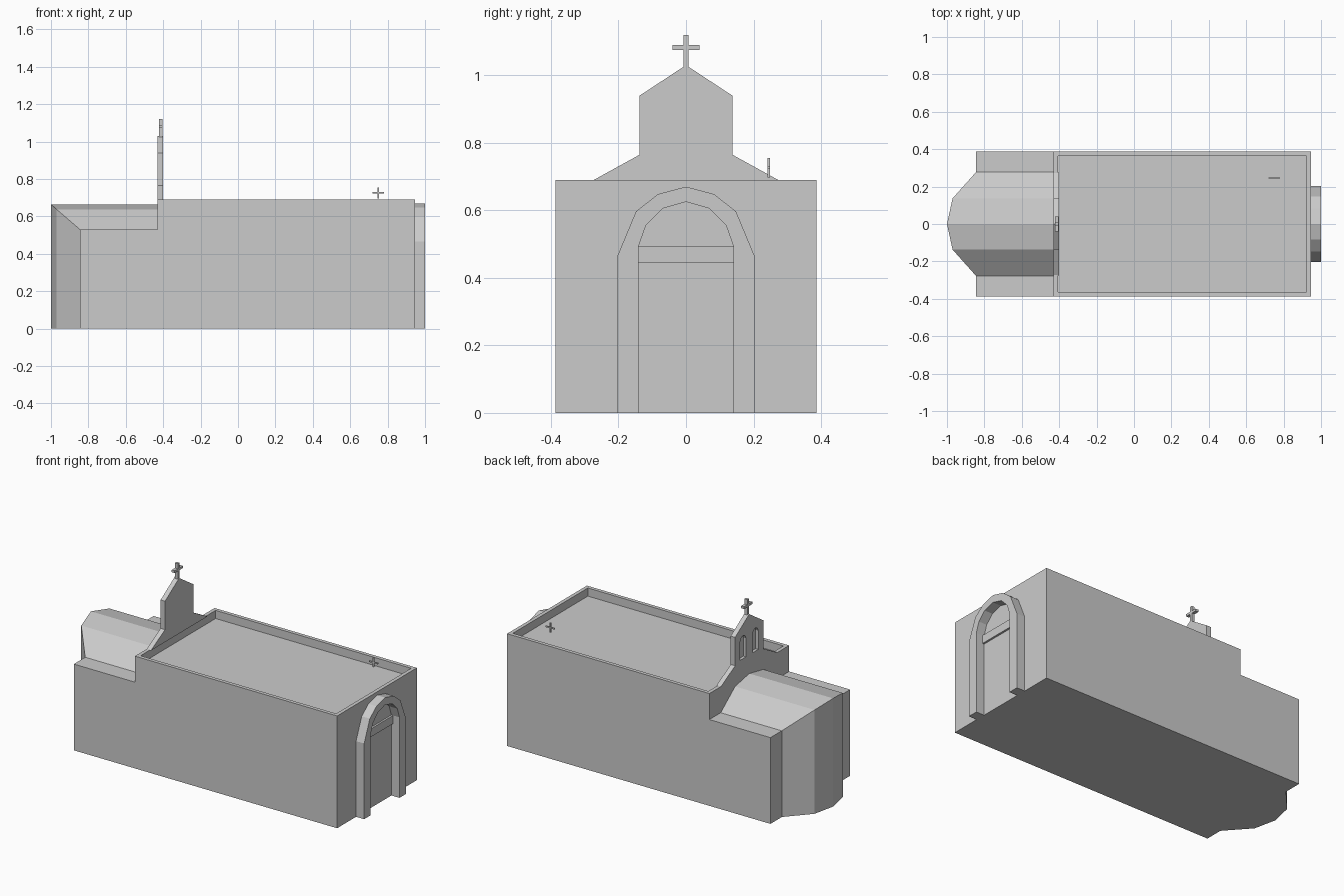
import bpy, bmesh
from mathutils import Vector

if "Cube" in bpy.data.objects:
    bpy.data.objects.remove(bpy.data.objects["Cube"])

stone = bpy.data.materials.new("grey stone")
stone.diffuse_color = (0.6, 0.6, 0.6, 1)
stone.use_nodes = True
stone.node_tree.nodes["Principled BSDF"].inputs["Base Color"].default_value = stone.diffuse_color


def finish(bm, name):
    bmesh.ops.recalc_face_normals(bm, faces=bm.faces[:])
    me = bpy.data.meshes.new(name)
    bm.to_mesh(me)
    bm.free()
    me.materials.append(stone)
    ob = bpy.data.objects.new(name, me)
    bpy.context.collection.objects.link(ob)
    return ob


def add_box(bm, lo, hi):
    verts = bmesh.ops.create_cube(bm, size=1)["verts"]
    for v in verts:
        v.co = Vector([(a + b) / 2 + c * (b - a) for a, b, c in zip(lo, hi, v.co)])


def boxes(name, *pairs):
    bm = bmesh.new()
    for lo, hi in pairs:
        add_box(bm, lo, hi)
    return finish(bm, name)


def slab(name, outline, x0, x1):
    """Extrude a (y, z) outline along x."""
    bm = bmesh.new()
    f = bm.faces.new([bm.verts.new((x0, y, z)) for y, z in outline])
    ext = bmesh.ops.extrude_face_region(bm, geom=[f])["geom"]
    bmesh.ops.translate(bm, vec=(x1 - x0, 0, 0),
                        verts=[g for g in ext if isinstance(g, bmesh.types.BMVert)])
    return finish(bm, name)


def mirrored(half):
    """Complete a half outline (ending at the y = 0 apex) on the other side."""
    return half + [(-y, z) for y, z in reversed(half) if y != 0]


# Nave with a sunken flat roof behind a parapet
bm = bmesh.new()
add_box(bm, (-0.43, -0.387, 0), (0.945, 0.387, 0.69))
bm.normal_update()
top = [f for f in bm.faces if f.normal.z > 0.9]
bmesh.ops.inset_region(bm, faces=top, thickness=0.032)
ext = bmesh.ops.extrude_face_region(bm, geom=top)["geom"]
bmesh.ops.translate(bm, vec=(0, 0, -0.05),
                    verts=[g for g in ext if isinstance(g, bmesh.types.BMVert)])
bmesh.ops.delete(bm, geom=[f for f in top if f.is_valid], context='FACES_ONLY')
finish(bm, "nave")

# Lower chancel block
boxes("chancel", ((-0.845, -0.387, 0), (-0.43, 0.387, 0.53)))

# Faceted apse whose walls rise to the vaulted roof
rim = [(-0.845, 0.277, 0.53), (-0.97, 0.137, 0.638), (-1.0, 0, 0.665),
       (-0.97, -0.137, 0.638), (-0.845, -0.277, 0.53)]
bm = bmesh.new()
low = [bm.verts.new((x, y, 0)) for x, y, z in rim]
high = [bm.verts.new(p) for p in rim]
back = [bm.verts.new((-0.43, y, z)) for x, y, z in rim]
foot = [bm.verts.new((-0.43, s * 0.277, 0)) for s in (1, -1)]
for i in range(4):
    bm.faces.new((low[i], low[i + 1], high[i + 1], high[i]))
    bm.faces.new((high[i], high[i + 1], back[i + 1], back[i]))
bm.faces.new(low + [foot[1], foot[0]])
bm.faces.new(back + [foot[1], foot[0]])
bm.faces.new((low[0], high[0], back[0], foot[0]))
bm.faces.new((low[4], high[4], back[4], foot[1]))
finish(bm, "apse")

# Bell gable with two arched niches on the apse side
gable = slab("bell_gable", mirrored([(0.275, 0.689), (0.137, 0.765), (0.137, 0.94), (0, 1.03)]),
             -0.43, -0.40)
niche = mirrored([(0.028, 0.78), (0.028, 0.895), (0.019, 0.914), (0, 0.922)])
for side, s in (("left", 1), ("right", -1)):
    cutter = slab("niche_cutter_" + side, [(y + s * 0.06, z) for y, z in niche], -0.45, -0.412)
    cutter.hide_render = True
    cutter.hide_viewport = True
    mod = gable.modifiers.new("niche_" + side, 'BOOLEAN')
    mod.operation = 'DIFFERENCE'
    mod.solver = 'EXACT'
    mod.object = cutter

# Crosses
boxes("gable_cross",
      ((-0.423, -0.008, 1.02), (-0.403, 0.008, 1.12)),
      ((-0.423, -0.04, 1.075), (-0.403, 0.04, 1.089)))
boxes("roof_cross",
      ((0.746, 0.242, 0.697), (0.754, 0.249, 0.755)),
      ((0.72, 0.242, 0.722), (0.78, 0.249, 0.73)))

# Arched door surround and lintel
outer = mirrored([(0.203, 0), (0.203, 0.465), (0.148, 0.597), (0.083, 0.648), (0, 0.67)])
inner = mirrored([(0.14, 0), (0.14, 0.495), (0.118, 0.557), (0.07, 0.605), (0, 0.625)])
bm = bmesh.new()
rings = [[bm.verts.new((x, y, z)) for y, z in line]
         for line, x in ((outer, 0.945), (outer, 1.0), (inner, 1.0), (inner, 0.945))]
for a, b in zip(rings, rings[1:] + rings[:1]):
    for i in range(len(outer) - 1):
        bm.faces.new((a[i], a[i + 1], b[i + 1], b[i]))
for end in (0, -1):
    bm.faces.new([r[end] for r in rings])
finish(bm, "door_surround")
boxes("door_lintel", ((0.94, -0.14, 0.445), (0.957, 0.14, 0.495)))
